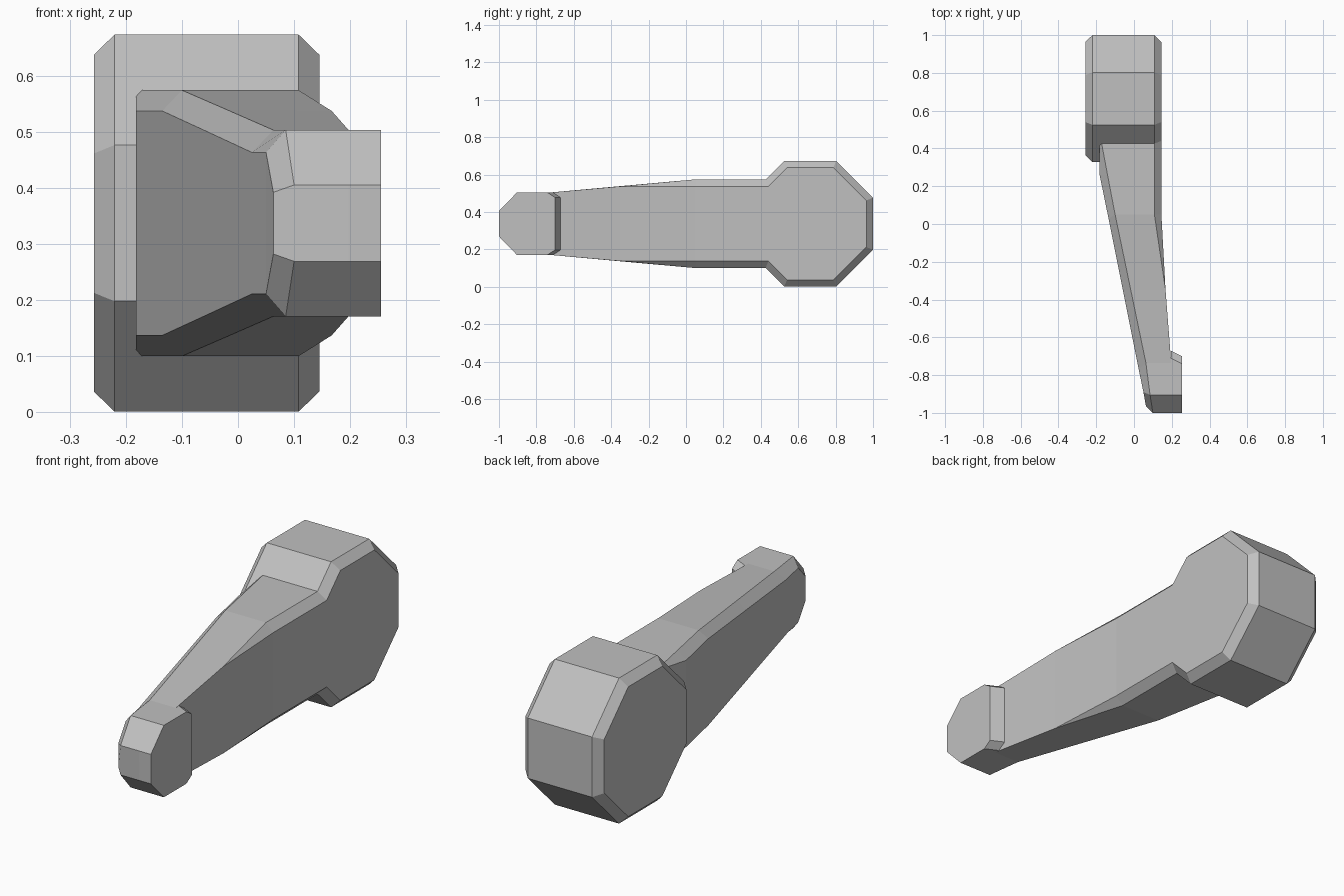
import bpy
import bmesh

cube = bpy.data.objects.get("Cube")
if cube:
    bpy.data.objects.remove(cube, do_unlink=True)

MID = 0.337  # height of the plane the whole part is mirrored about

metal = bpy.data.materials.new("grey_metal")
metal.use_nodes = True
GREY = (0.53, 0.53, 0.53, 1)
metal.diffuse_color = GREY
metal.node_tree.nodes["Principled BSDF"].inputs["Base Color"].default_value = GREY


def loft(name, half_rings):
    """Mirror each half ring about MID, then skin the rings and cap the ends."""
    bm = bmesh.new()
    rings = []
    for half in half_rings:
        ring = [(x, y, MID + h) for x, y, h in half]
        ring += [(x, y, MID - h) for x, y, h in reversed(half)]
        rings.append([bm.verts.new(p) for p in ring])
    for a, b in zip(rings, rings[1:]):
        for i in range(len(a)):
            j = (i + 1) % len(a)
            bm.faces.new((a[i], a[j], b[j], b[i]))
    bm.faces.new(rings[0])
    bm.faces.new(rings[-1])
    bmesh.ops.remove_doubles(bm, verts=bm.verts, dist=0.0005)
    bmesh.ops.recalc_face_normals(bm, faces=bm.faces)
    mesh = bpy.data.meshes.new(name)
    bm.to_mesh(mesh)
    bm.free()
    mesh.materials.append(metal)
    obj = bpy.data.objects.new(name, mesh)
    bpy.context.collection.objects.link(obj)
    return obj


# Large octagonal hub with bevelled rims
def hub_ring(x, r):
    c = r * 0.414
    return [(x, 0.664 + y, h) for y, h in ((-r, c), (-c, r), (c, r), (r, c))]


loft("axle_hub", [hub_ring(-0.257, 0.3), hub_ring(-0.22, 0.336),
                  hub_ring(0.108, 0.336), hub_ring(0.145, 0.3)])

# Tapering arm: inner flat, inner chamfer, outer chamfer, outer flat per station
root_c, root_d = (0.108, 0.237), (0.145, 0.2)


def station(y, a, b, c, d, ya=None):
    ya = y if ya is None else ya
    return [(a[0], ya, a[1])] + [(x, y, h) for x, h in (b, c, d)]


flush, tip, end = (0.167, 0.2), (0.197, 0.166), (0.197, 0.068)
loft("arm", [
    station(0.5, (-0.182, 0.228), (-0.172, 0.237), root_c, root_d),
    station(0.43, (-0.182, 0.228), (-0.172, 0.237), root_c, root_d),
    station(0.26, (-0.182, 0.2), (-0.14, 0.237), root_c, root_d),
    station(0.05, (-0.135, 0.2), (-0.1, 0.237), root_c, root_d, 0.03),
    station(-0.35, (-0.059, 0.165), (-0.017, 0.201), flush, flush),
    station(-0.735, (0.025, 0.126), (0.063, 0.166), tip, tip, -0.77),
    station(-0.905, (0.05, 0.126), (0.085, 0.166), tip, tip, -0.89),
    station(-1.0, (0.063, 0.055), (0.1, 0.068), end, end, -0.963),
])


# Raised boss at the tip, its back edge sloping outwards
def boss_ring(x, back):
    return [(x, -1.0, 0.068), (x, -0.905, 0.166),
            (x, back - 0.04, 0.166), (x, back, 0.14)]


loft("pedal_boss", [boss_ring(0.195, -0.67), boss_ring(0.255, -0.7)])
